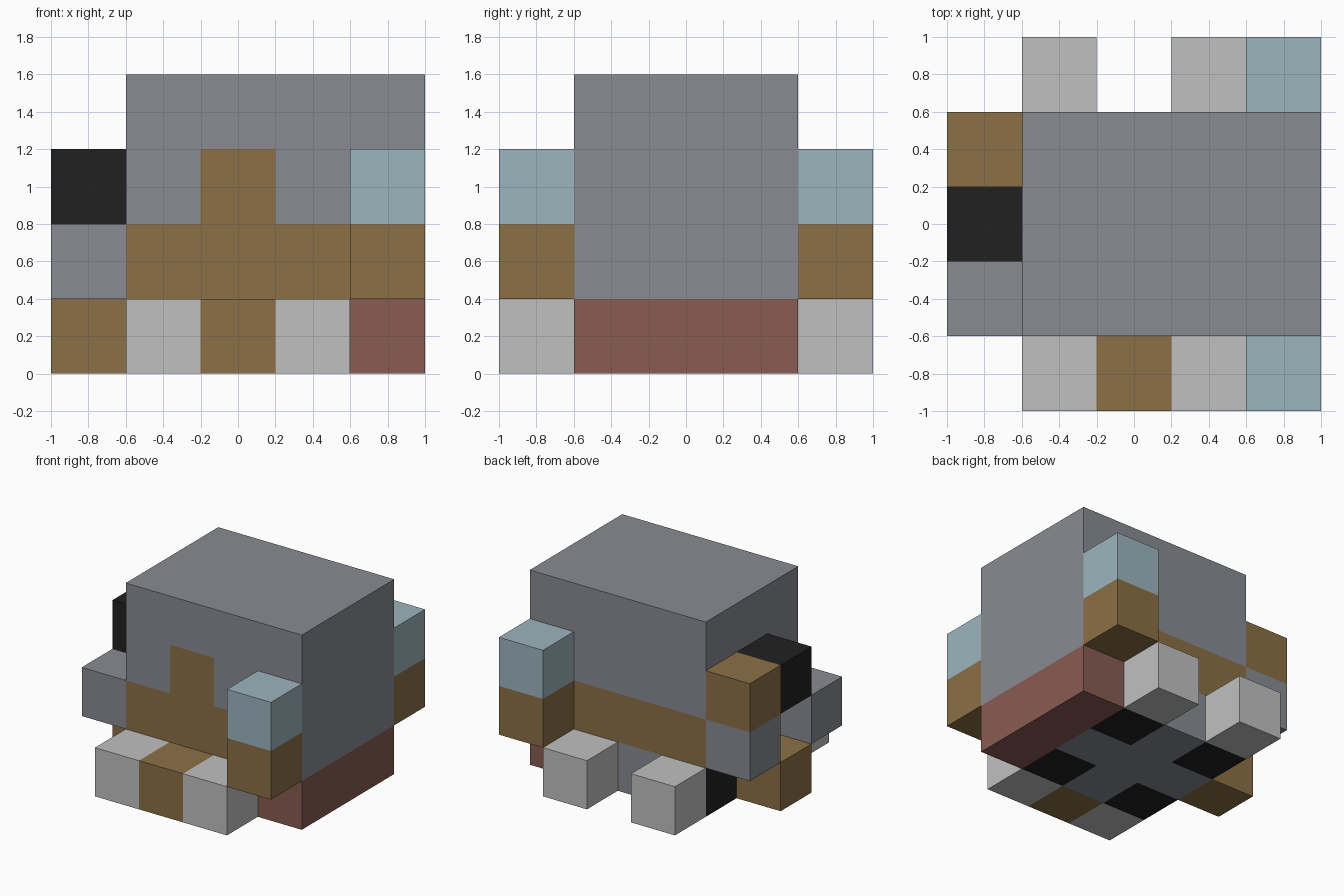
import bpy
import bmesh
from math import radians
from mathutils import Vector

cube = bpy.data.objects.get("Cube")
if cube:
    bpy.data.objects.remove(cube, do_unlink=True)

CELL = 0.4


def make_material(name, rgb):
    """Flat material from 0-255 display values."""
    linear = [((c / 255 + 0.055) / 1.055) ** 2.4 for c in rgb]
    mat = bpy.data.materials.new(name)
    mat.use_nodes = True
    mat.diffuse_color = (*linear, 1)
    mat.node_tree.nodes["Principled BSDF"].inputs["Base Color"].default_value = (*linear, 1)
    return mat


grey = make_material("slate grey", (136, 139, 146))
brown = make_material("brown", (139, 112, 69))
silver = make_material("light grey", (192, 192, 192))
red = make_material("dull red", (136, 92, 82))
blue = make_material("pale blue", (156, 181, 191))
black = make_material("black", (33, 33, 33))

# Blocks in grid cells: name, material, x range, y range, z range.
# A later part replaces the cells it shares with an earlier one.
PARTS = [
    ("body", grey, (1, 4), (1, 3), (0, 3)),
    # bands and panel flush with the body
    ("front_band", brown, (1, 3), (1, 1), (1, 1)),
    ("back_band", brown, (1, 3), (3, 3), (1, 1)),
    ("front_panel", brown, (2, 2), (1, 1), (2, 2)),
    # base
    ("side_base", red, (4, 4), (1, 3), (0, 0)),
    ("front_step", brown, (2, 2), (0, 0), (0, 0)),
    # right side blocks
    ("side_foot", brown, (0, 0), (2, 2), (0, 0)),
    ("side_block_front", grey, (0, 0), (1, 1), (1, 1)),
    ("side_block_back", grey, (0, 0), (3, 3), (1, 1)),
    ("side_top_back", brown, (0, 0), (3, 3), (2, 2)),
    ("side_top_middle", black, (0, 0), (2, 2), (2, 2)),
]

# Parts repeated at the front and back
for end, outer, inner in (("front", 0, 1), ("back", 4, 3)):
    PARTS.append((end + "_lamp_base", brown, (4, 4), (outer, outer), (1, 1)))
    PARTS.append((end + "_lamp", blue, (4, 4), (outer, outer), (2, 2)))
    for side, x in (("right", 1), ("left", 3)):
        PARTS.append((f"{end}_{side}_foot", silver, (x, x), (outer, outer), (0, 0)))
        PARTS.append((f"{end}_{side}_underside", black, (x, x), (inner, inner), (0, 0)))

# Assign each cell to its part
owner = {}
for name, mat, xs, ys, zs in PARTS:
    for x in range(xs[0], xs[1] + 1):
        for y in range(ys[0], ys[1] + 1):
            for z in range(zs[0], zs[1] + 1):
                owner[x, y, z] = name


def add_exposed_faces(bm, cell):
    """Add the sides of a cell that no neighbour covers."""
    centre = Vector((cell[0] - 2, cell[1] - 2, cell[2] + 0.5)) * CELL
    for axis in range(3):
        for sign in (-1, 1):
            step = Vector((0, 0, 0))
            step[axis] = sign
            if tuple(int(c + s) for c, s in zip(cell, step)) in owner:
                continue
            u = Vector((0, 0, 0))
            u[(axis + 1) % 3] = 1
            v = step.cross(u)
            corners = (-u - v, u - v, u + v, v - u)
            bm.faces.new([bm.verts.new(centre + (step + c) * CELL / 2) for c in corners])


# Build one clean shell per part
for name, mat, *_ in PARTS:
    bm = bmesh.new()
    for cell, part in owner.items():
        if part == name:
            add_exposed_faces(bm, cell)
    bmesh.ops.remove_doubles(bm, verts=bm.verts, dist=0.001)
    bmesh.ops.dissolve_limit(bm, angle_limit=radians(1), verts=bm.verts, edges=bm.edges)
    mesh = bpy.data.meshes.new(name)
    bm.to_mesh(mesh)
    bm.free()
    mesh.materials.append(mat)
    bpy.context.collection.objects.link(bpy.data.objects.new(name, mesh))
